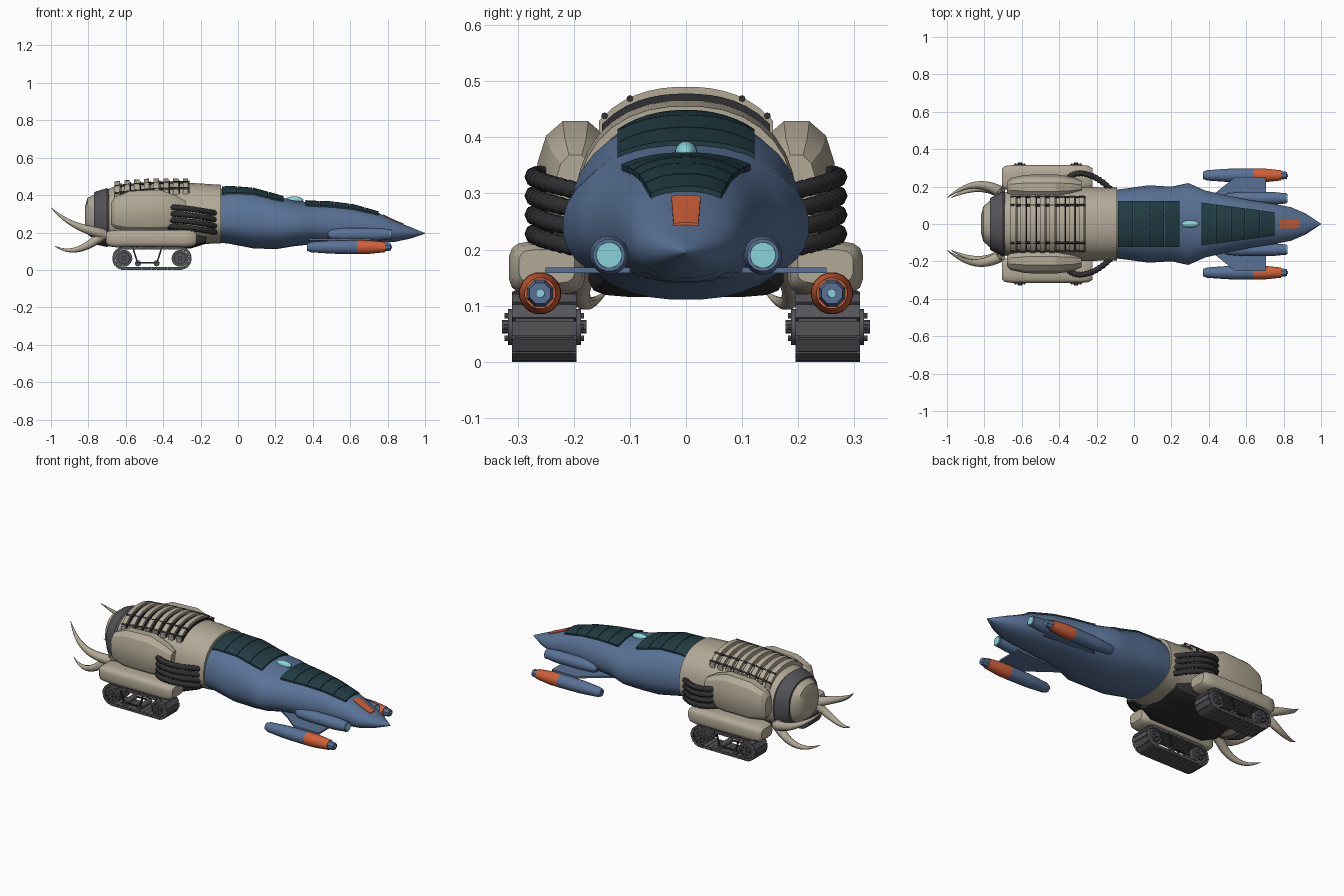
import bpy, bmesh, math
from mathutils import Vector, Matrix

if "Cube" in bpy.data.objects:
    bpy.data.objects.remove(bpy.data.objects["Cube"])


def mat(name, c):
    m = bpy.data.materials.new(name)
    m.diffuse_color = (*c, 1)
    m.use_nodes = True
    m.node_tree.nodes["Principled BSDF"].inputs["Base Color"].default_value = m.diffuse_color
    return m


BLUE = mat("blue", (0.10, 0.17, 0.31))
BEIGE = mat("beige", (0.45, 0.40, 0.31))
DARK = mat("dark", (0.03, 0.03, 0.033))
GREY = mat("grey", (0.09, 0.09, 0.10))
TEAL = mat("dark_teal", (0.015, 0.045, 0.055))
GLOW = mat("light", (0.25, 0.65, 0.70))
ORANGE = mat("orange", (0.65, 0.12, 0.04))


def finish(name, bm, m, smooth=35):
    bmesh.ops.recalc_face_normals(bm, faces=bm.faces)
    me = bpy.data.meshes.new(name)
    bm.to_mesh(me)
    bm.free()
    me.materials.append(m)
    o = bpy.data.objects.new(name, me)
    bpy.context.collection.objects.link(o)
    if smooth:
        bpy.ops.object.select_all(action='DESELECT')
        o.select_set(True)
        bpy.context.view_layer.objects.active = o
        bpy.ops.object.shade_smooth_by_angle(angle=math.radians(smooth))
    return o


def loft(name, secs, m, cy=0, n=24, p=2.0, smooth=35):
    """Rings along x; section = (x, half width, top, bottom[, mid height])."""
    bm, rings = bmesh.new(), []
    for x, w, zt, zb, *mid in secs:
        zm = mid[0] if mid else (zt + zb) / 2
        ring = []
        for i in range(n):
            a = 2 * math.pi * (i + 0.5) / n
            c, s = math.cos(a), math.sin(a)
            y = math.copysign(abs(c) ** (2 / p), c) * w
            k = math.copysign(abs(s) ** (2 / p), s)
            ring.append(bm.verts.new((x, cy + y, zm + k * ((zt - zm) if k > 0 else (zm - zb)))))
        rings.append(ring)
    for a, b in zip(rings, rings[1:]):
        for i in range(n):
            bm.faces.new((a[i], a[(i + 1) % n], b[(i + 1) % n], b[i]))
    bm.faces.new(rings[0])
    bm.faces.new(rings[-1])
    return finish(name, bm, m, smooth)


def tube_x(name, pts, m, cy, cz, n=16):
    return loft(name, [(x, r, cz + r, cz - r) for x, r in pts], m, cy, n)


def top_z(secs, x, y, p):
    for a, b in zip(secs, secs[1:]):
        if a[0] <= x <= b[0]:
            t = (x - a[0]) / (b[0] - a[0])
            _, w, zt, zb, zm = [u + (v - u) * t for u, v in zip(a, b)]
            return zm + (zt - zm) * max(0, 1 - (abs(y) / w) ** p) ** (1 / p)


def plate(name, secs, p, x0, x1, w0, w1, lift, m, nx=3, ny=14, sink=0.012):
    """Slab that follows the top of a lofted body."""
    bm, lay = bmesh.new(), []
    for d in (lift, -sink):
        lay.append([[bm.verts.new((x, y, top_z(secs, x, y, p) + d))
                     for j in range(ny + 1)
                     for y in [(w0 + (w1 - w0) * i / nx) * (2 * j / ny - 1)]]
                    for i in range(nx + 1) for x in [x0 + (x1 - x0) * i / nx]])
    for g in lay:
        for i in range(nx):
            for j in range(ny):
                bm.faces.new((g[i][j], g[i + 1][j], g[i + 1][j + 1], g[i][j + 1]))
    rim = lambda g: (g[0][:-1] + [r[-1] for r in g[:-1]] + g[-1][:0:-1] + [r[0] for r in g[:0:-1]])
    a, b = rim(lay[0]), rim(lay[1])
    for i in range(len(a)):
        k = (i + 1) % len(a)
        bm.faces.new((a[i], a[k], b[k], b[i]))
    return finish(name, bm, m)


def tube(name, ctrl, m, radius, n=24):
    """Round tube along a Bezier path; radius is a function of (t, index)."""
    cu = bpy.data.curves.new(name, 'CURVE')
    cu.dimensions, cu.bevel_depth, cu.bevel_resolution, cu.use_fill_caps = '3D', 1, 2, True
    sp = cu.splines.new('POLY')
    sp.points.add(n)
    for i in range(n + 1):
        q = [Vector(c) for c in ctrl]
        while len(q) > 1:
            q = [u.lerp(v, i / n) for u, v in zip(q, q[1:])]
        sp.points[i].co = (*q[0], 1)
        sp.points[i].radius = radius(i / n, i)
    o = bpy.data.objects.new(name, cu)
    bpy.context.collection.objects.link(o)
    cu.materials.append(m)
    bpy.ops.object.select_all(action='DESELECT')
    o.select_set(True)
    bpy.context.view_layer.objects.active = o
    bpy.ops.object.convert(target='MESH')


def cyl_y(bm, x, y, z, r, d, n=20):
    bmesh.ops.create_cone(bm, cap_ends=True, segments=n, radius1=r, radius2=r, depth=d,
                          matrix=Matrix.Translation((x, y, z)) @ Matrix.Rotation(math.pi / 2, 4, 'X'))


def box(bm, c, s, ang=0):
    bmesh.ops.create_cube(bm, size=1, matrix=Matrix.Translation(c) @ Matrix.Rotation(ang, 4, 'Y')
                          @ Matrix.Diagonal((*s, 1)))


# front hull
HP = 2.2
HULL = [(-.14, .18, .43, .15, .26), (-.05, .19, .442, .14, .26), (.08, .208, .432, .115, .25),
        (.2, .2, .40, .11, .24), (.29, .22, .372, .125, .24), (.38, .18, .362, .135, .24),
        (.5, .152, .358, .14, .235), (.62, .128, .342, .14, .23), (.75, .108, .305, .142, .22),
        (.84, .09, .262, .15, .205), (.92, .055, .23, .167, .2), (1, .002, .197, .193, .195)]
loft("front_hull", HULL, BLUE, n=32, p=HP, smooth=40)

# canopy slats, nose marking and dorsal light
for i in range(4):
    a = -.085 + i * .083
    plate("rear_canopy_slat", HULL, HP, a, a + .08, .122, .122, .008, TEAL)
for i in range(5):
    a = .36 + i * .079
    w = .115 - i * .0105
    plate("front_canopy_slat", HULL, HP, a, a + .076, w, w - .0105, .009, TEAL)
plate("nose_marking", HULL, HP, .775, .885, .026, .022, .004, ORANGE)
bm = bmesh.new()
bmesh.ops.create_uvsphere(bm, u_segments=20, v_segments=10, radius=1,
                          matrix=Matrix.Translation((.3, 0, .373)) @ Matrix.Diagonal((.05, .02, .02, 1)))
finish("dorsal_light", bm, GLOW)

# rear body with dark tail ring
BODY = [(-.818, .05, .34, .22, .28), (-.805, .095, .385, .19, .28), (-.765, .13, .405, .16, .28),
        (-.70, .165, .43, .135, .27), (-.65, .182, .452, .13, .27), (-.45, .195, .466, .13, .27),
        (-.25, .198, .466, .135, .27), (-.09, .196, .456, .142, .265)]
loft("rear_body", BODY, BEIGE, n=32, p=2.3)
loft("tail_ring", [(-.77, .137, .413, .145), (-.76, .145, .42, .135), (-.70, .174, .438, .122),
                   (-.69, .17, .43, .13)], GREY, n=32, p=2.3)
loft("belly_block", [(-.66, .15, .25, .14), (-.6, .175, .25, .115), (-.25, .175, .25, .115),
                     (-.17, .15, .25, .14)], DARK, n=16, p=6)

# back ribs and the rods through them
for i in range(8):
    x = -.645 + i * .052
    plate("back_rib", BODY, 2.3, x - .014, x + .014, .155, .155, .024, BEIGE, nx=1)
    plate("rib_gap", BODY, 2.3, x + .016, x + .022, .15, .15, .012, DARK, nx=1)
for y in (-.145, -.1, .1, .145):
    tube("rib_rod", [(x, y, top_z(BODY, x, y, 2.3) + .022) for x in (-.66, -.5, -.4, -.26)],
         DARK, lambda t, i: .006, 12)

for s in (-1, 1):
    # front thrusters, slung nacelles and wings
    tube_x("upper_pod", [(.48, .015), (.5, .028), (.58, .035), (.74, .035), (.80, .029), (.815, .029)],
           BLUE, s * .137, .19)
    tube_x("upper_pod_light", [(.805, .024), (.82, .023)], GLOW, s * .137, .19)
    tube_x("nacelle", [(.37, .02), (.39, .028), (.5, .036), (.64, .038)], BLUE, s * .26, .122)
    tube_x("nacelle_band", [(.64, .038), (.70, .037), (.785, .028)], ORANGE, s * .26, .122)
    tube_x("nacelle_tip", [(.78, .026), (.818, .02)], BLUE, s * .26, .122, 8)
    tube_x("nacelle_light", [(.81, .009), (.823, .008)], GLOW, s * .26, .122, 8)
    bm = bmesh.new()
    f = [bm.verts.new((x, s * y, .158)) for x, y in
         ((.36, .12), (.44, .17), (.54, .25), (.705, .25), (.705, .1))]
    r = bmesh.ops.extrude_face_region(bm, geom=[bm.faces.new(f)])
    bmesh.ops.translate(bm, vec=(0, 0, .01),
                        verts=[v for v in r["geom"] if isinstance(v, bmesh.types.BMVert)])
    finish("wing", bm, BLUE, 0)

    # shoulder tank and track housing
    loft("shoulder_tank", [(-.68, .03, .36, .24), (-.66, .05, .39, .22), (-.58, .068, .425, .2),
                           (-.42, .07, .432, .2), (-.33, .058, .40, .21), (-.28, .035, .37, .24)],
         BEIGE, s * .197, 12, 2.4, 20)
    loft("track_housing", [(-.705, .05, .2, .14), (-.69, .063, .21, .125), (-.65, .068, .215, .12),
                           (-.28, .068, .215, .12), (-.24, .063, .21, .125), (-.222, .05, .2, .14)],
         BEIGE, s * .248, 16, 4)

    # tracks: links round two wheels
    ty, cz, R, L = s * .2525, .062, .054, .30
    bm, N = bmesh.new(), 34
    per = 2 * L + 2 * math.pi * R
    for i in range(N):
        d = per * i / N
        if d < L:
            x, z, a = -.61 + d, cz + R, 0
        elif d < L + math.pi * R:
            a = (d - L) / R
            x, z = -.31 + R * math.sin(a), cz + R * math.cos(a)
        elif d < 2 * L + math.pi * R:
            x, z, a = -.31 - (d - L - math.pi * R), cz - R, math.pi
        else:
            a = math.pi + (d - 2 * L - math.pi * R) / R
            x, z = -.61 + R * math.sin(a), cz + R * math.cos(a)
        box(bm, (x, ty, z), (.026, .115, .016), a)
        box(bm, (x, ty, z), (.032, .105, .008), a)
    finish("track_links", bm, GREY, 0)
    bm = bmesh.new()
    for x in (-.61, -.31):
        cyl_y(bm, x, ty, cz, .045, .108)
        cyl_y(bm, x, ty, cz, .032, .13)
        cyl_y(bm, x, ty, cz, .012, .15, 10)
        for k in range(6):
            a = k * math.pi / 3
            cyl_y(bm, x + .023 * math.cos(a), ty, cz + .023 * math.sin(a), .005, .142, 8)
    for x in (-.535, -.435):
        cyl_y(bm, x, ty, .035, .016, .1, 14)
    finish("track_wheels", bm, GREY)
    bm = bmesh.new()
    for dy in (-.05, .05):
        box(bm, (-.485, ty + dy, .038), (.12, .008, .008))
        box(bm, (-.55, ty + dy, .08), (.008, .008, .095), -.3)
        box(bm, (-.42, ty + dy, .08), (.008, .008, .095), .3)
    finish("track_struts", bm, DARK, 0)

    # ribbed side hoses
    for i in range(4):
        z = .332 - i * .034
        tube("side_hose", [(-.37, s * .22, z), (-.33, s * .30, z + .006), (-.22, s * .285, z - .008),
                           (-.12, s * .18, z - .03)], DARK, lambda t, i: .017 if i % 2 else .0135, 32)

    # tusks at the tail
    horn = lambda t, i: .03 * (1 - t) ** .8 + .0008
    tube("upper_tusk", [(-.72, s * .175, .19), (-.82, s * .23, .22), (-.9, s * .215, .235),
                        (-1, s * .14, .333)], BEIGE, horn)
    tube("lower_tusk", [(-.71, s * .165, .2), (-.79, s * .21, .13), (-.88, s * .19, .07),
                        (-.98, s * .14, .128)], BEIGE, horn)
